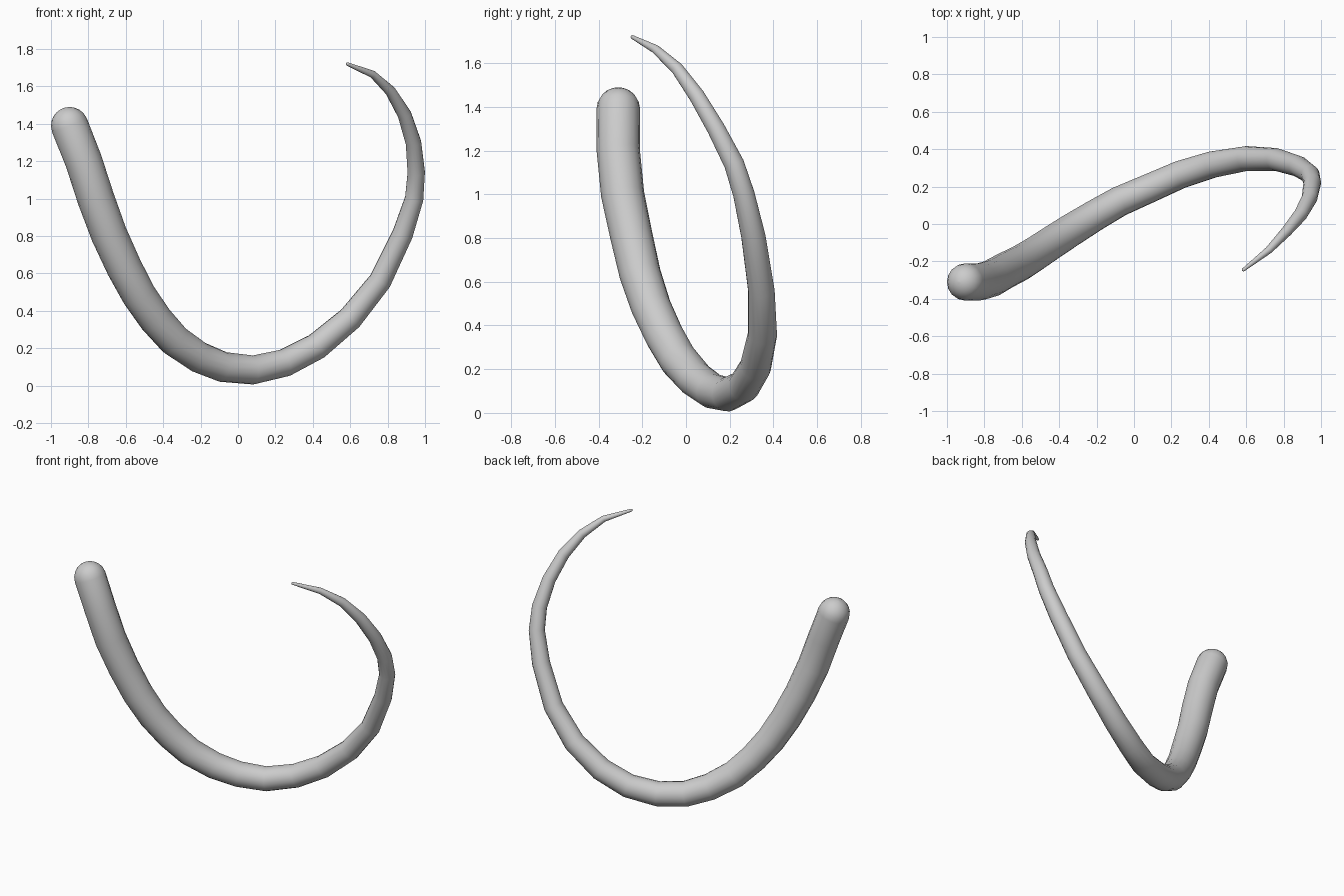
import bpy, math
from mathutils import Vector

# Centre line of the tapering tail: x, y, z, radius
PATH = [
    (-0.90, -0.31, 1.39, 0.100), (-0.825, -0.31, 1.20, 0.099), (-0.76, -0.29, 1.00, 0.099),
    (-0.69, -0.25, 0.81, 0.097), (-0.61, -0.21, 0.635, 0.095), (-0.53, -0.16, 0.485, 0.092),
    (-0.44, -0.10, 0.355, 0.090), (-0.34, -0.035, 0.243, 0.088), (-0.21, 0.045, 0.153, 0.084),
    (-0.08, 0.12, 0.100, 0.081), (0.08, 0.19, 0.084, 0.078), (0.25, 0.265, 0.122, 0.075),
    (0.42, 0.318, 0.21, 0.072), (0.60, 0.35, 0.36, 0.067), (0.76, 0.345, 0.56, 0.061),
    (0.88, 0.308, 0.81, 0.056), (0.942, 0.265, 1.00, 0.050), (0.953, 0.22, 1.14, 0.047),
    (0.938, 0.138, 1.30, 0.042), (0.89, 0.05, 1.45, 0.037), (0.815, -0.04, 1.575, 0.029),
    (0.72, -0.14, 1.665, 0.020), (0.585, -0.245, 1.72, 0.009),
]
pts = [(Vector(p[:3]), p[3]) for p in PATH]

# Rounded cap at the thick end: shrinking rings along the starting direction
start, r0 = pts[0]
back = (start - pts[1][0]).normalized()
cap = [(start + back * r0 * math.sin(math.radians(a)), r0 * math.cos(math.radians(a)))
       for a in (89, 80, 68, 54, 38, 20)]
# Small rounded tip at the thin end
end, r1 = pts[-1]
ahead = (end - pts[-2][0]).normalized()
tip = [(end + ahead * r1 * 0.6, r1 * 0.75), (end + ahead * r1, r1 * 0.1)]
pts = cap + pts + tip

# Tapered tube swept along the path
curve = bpy.data.curves.new("curved_tail", 'CURVE')
curve.dimensions = '3D'
curve.bevel_depth = 1.0
curve.bevel_resolution = 6
curve.use_fill_caps = True
spline = curve.splines.new('POLY')
spline.points.add(len(pts) - 1)
for sp, (co, r) in zip(spline.points, pts):
    sp.co = (*co, 1)
    sp.radius = r
tail = bpy.data.objects.new("curved_tail", curve)
bpy.context.collection.objects.link(tail)

# Turn into a smooth-shaded mesh
bpy.context.view_layer.objects.active = tail
tail.select_set(True)
bpy.ops.object.convert(target='MESH')
bpy.ops.object.shade_smooth()
